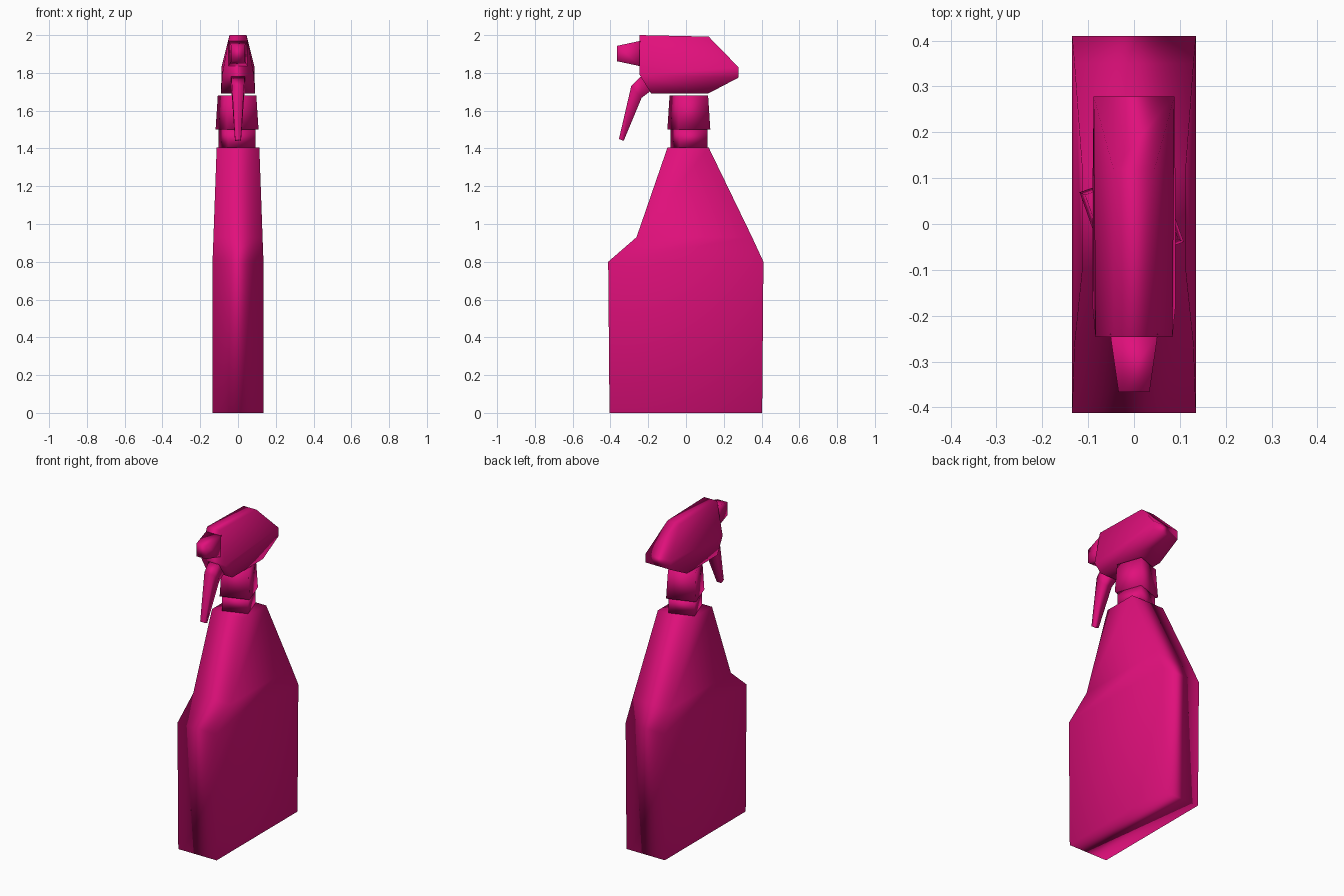
import bpy, bmesh, math

cube = bpy.data.objects.get("Cube")
if cube:
    bpy.data.objects.remove(cube, do_unlink=True)

# Single plastic colour
pink = bpy.data.materials.new("pink plastic")
pink.use_nodes = True
pink.diffuse_color = (0.75, 0.005, 0.2, 1)
pink.node_tree.nodes["Principled BSDF"].inputs["Base Color"].default_value = (0.75, 0.005, 0.2, 1)


def finish(name, bm):
    """Turn a bmesh into a softly shaded object with area-weighted normals."""
    bmesh.ops.recalc_face_normals(bm, faces=bm.faces)
    for face in bm.faces:
        face.smooth = True
    mesh = bpy.data.meshes.new(name)
    bm.to_mesh(mesh)
    bm.free()
    mesh.materials.append(pink)
    obj = bpy.data.objects.new(name, mesh)
    bpy.context.collection.objects.link(obj)
    obj.modifiers.new("Soft normals", "WEIGHTED_NORMAL")
    return obj


def loft(name, rings):
    """Skin a row of closed rings and cap both ends."""
    bm = bmesh.new()
    loops = [[bm.verts.new(p) for p in ring] for ring in rings]
    for a, b in zip(loops, loops[1:]):
        for i in range(len(a)):
            j = (i + 1) % len(a)
            bm.faces.new((a[i], a[j], b[j], b[i]))
    bm.faces.new(loops[0])
    bm.faces.new(loops[-1])
    return finish(name, bm)


def level(z, w, front, back):
    return [(-w, front, z), (w, front, z), (w, back, z), (-w, back, z)]


def turned_square(z, r):
    angles = [math.radians(64.5 + 90 * i) for i in range(4)]
    return [(-0.005 + r * math.cos(a), 0.015 + r * math.sin(a), z) for a in angles]


def strip(w, a, b):
    """Cross-section spanning two side-profile points (y, z)."""
    return [(-w, *a), (w, *a), (w, *b), (-w, *b)]


# Bottle body with sloping shoulders
loft("bottle", [
    level(0, 0.134, -0.405, 0.403),
    level(0.8, 0.135, -0.412, 0.41),
    level(0.93, 0.13, -0.262, 0.35),
    level(1.405, 0.113, -0.098, 0.12),
])

# Neck and screw collar, both slightly turned
loft("neck", [turned_square(1.4, 0.109), turned_square(1.51, 0.109)])
loft("collar", [turned_square(1.5, 0.126), turned_square(1.68, 0.113)])

# Spray head: side outline with a half-width at each point
outline = [(-0.246, 2.0, 0.045), (0.12, 1.992, 0.045), (0.278, 1.83, 0.088),
           (0.278, 1.775, 0.088), (0.12, 1.692, 0.09), (-0.185, 1.692, 0.09),
           (-0.246, 1.79, 0.084)]
bm = bmesh.new()
sides = [[bm.verts.new((s * w, y, z)) for y, z, w in outline] for s in (-1, 1)]
for i in range(len(outline)):
    j = (i + 1) % len(outline)
    bm.faces.new((sides[0][i], sides[0][j], sides[1][j], sides[1][i]))
for side in sides:
    bm.faces.new([side[i] for i in (0, 1, 2, 6)])
    bm.faces.new([side[i] for i in (2, 3, 4, 5, 6)])
finish("spray_head", bm)

# Tapered nozzle
loft("nozzle", [
    strip(0.052, (-0.24, 1.835), (-0.24, 1.97)),
    strip(0.034, (-0.366, 1.862), (-0.366, 1.943)),
])

# Trigger lever
loft("trigger", [
    strip(0.036, (-0.24, 1.78), (-0.18, 1.71)),
    strip(0.032, (-0.29, 1.73), (-0.235, 1.668)),
    strip(0.016, (-0.355, 1.45), (-0.33, 1.44)),
])
